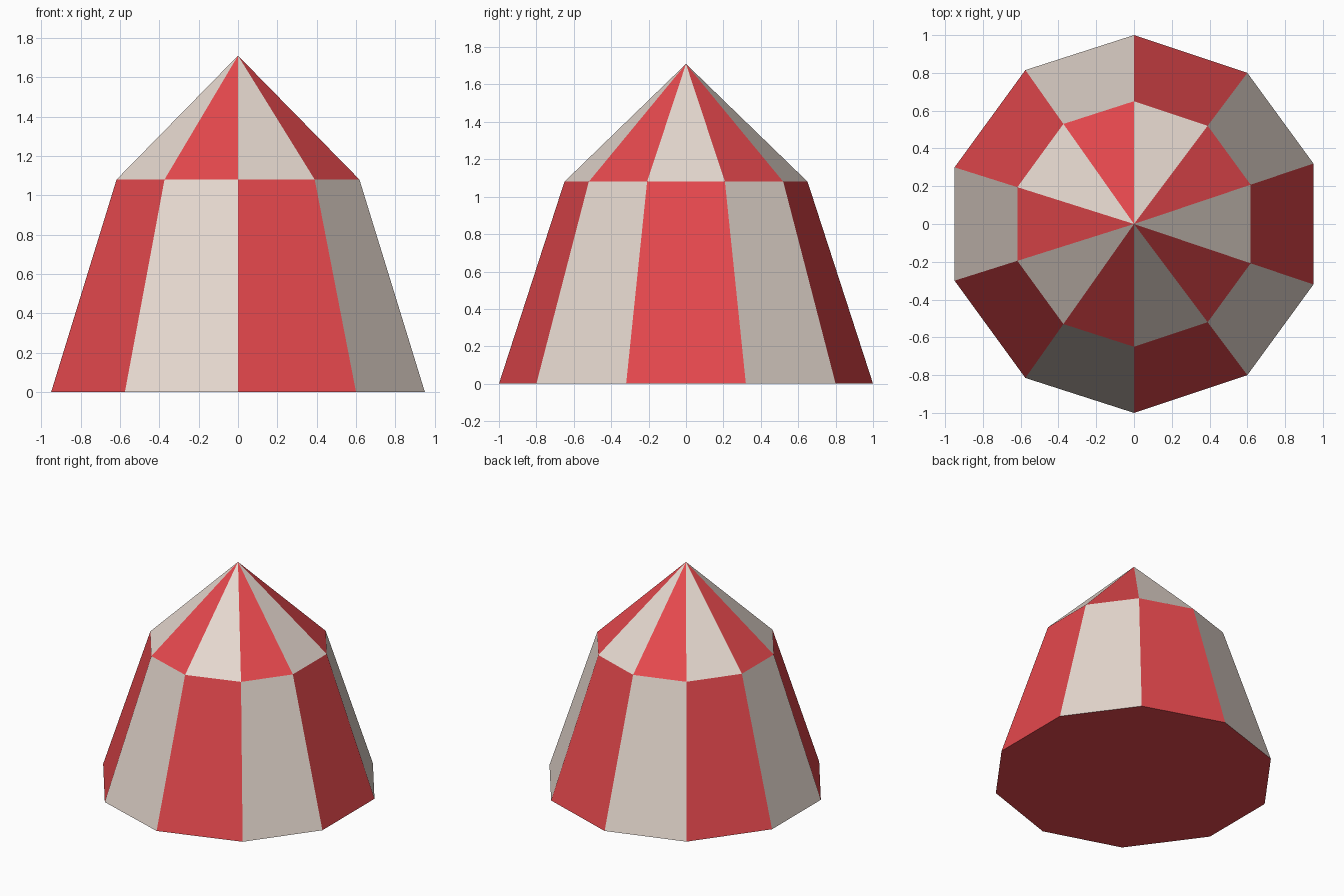
import bpy

if "Cube" in bpy.data.objects:
    bpy.data.objects.remove(bpy.data.objects["Cube"])

RED, CREAM = 0, 1


def make_material(name, rgb):
    mat = bpy.data.materials.new(name)
    mat.diffuse_color = (*rgb, 1)
    mat.use_nodes = True
    mat.node_tree.nodes["Principled BSDF"].inputs["Base Color"].default_value = mat.diffuse_color
    return mat


materials = [make_material("tent red", (0.783, 0.065, 0.074)),
             make_material("tent cream", (0.79, 0.69, 0.625))]

# Ten-sided outline: back half mirrored to the front, counter-clockwise from the right
half = [(0.95, 0.32), (0.6, 0.8), (0, 1), (-0.575, 0.815), (-0.95, 0.3)]
outline = half + [(x, -y) for x, y in reversed(half)]
N = len(outline)


def ring(scale, z):
    return [(x * scale, y * scale, z) for x, y in outline]


def make_part(name, verts, faces, colours):
    mesh = bpy.data.meshes.new(name)
    mesh.from_pydata(verts, [], faces)
    for mat in materials:
        mesh.materials.append(mat)
    for poly, colour in zip(mesh.polygons, colours):
        poly.material_index = colour
    obj = bpy.data.objects.new(name, mesh)
    bpy.context.collection.objects.link(obj)


EAVES = ring(0.65, 1.08)

# Sloping walls with alternating stripes, plus a red floor
walls = [(i, (i + 1) % N, N + (i + 1) % N, N + i) for i in range(N)]
floor = tuple(reversed(range(N)))
make_part("tent_walls", ring(1, 0) + EAVES, walls + [floor],
          [CREAM if i % 2 == 0 else RED for i in range(N)] + [RED])

# Pointed roof with the stripes swapped
roof = [(i, (i + 1) % N, N) for i in range(N)]
make_part("tent_roof", EAVES + [(0, 0, 1.71)], roof,
          [RED if i % 2 == 0 else CREAM for i in range(N)])
